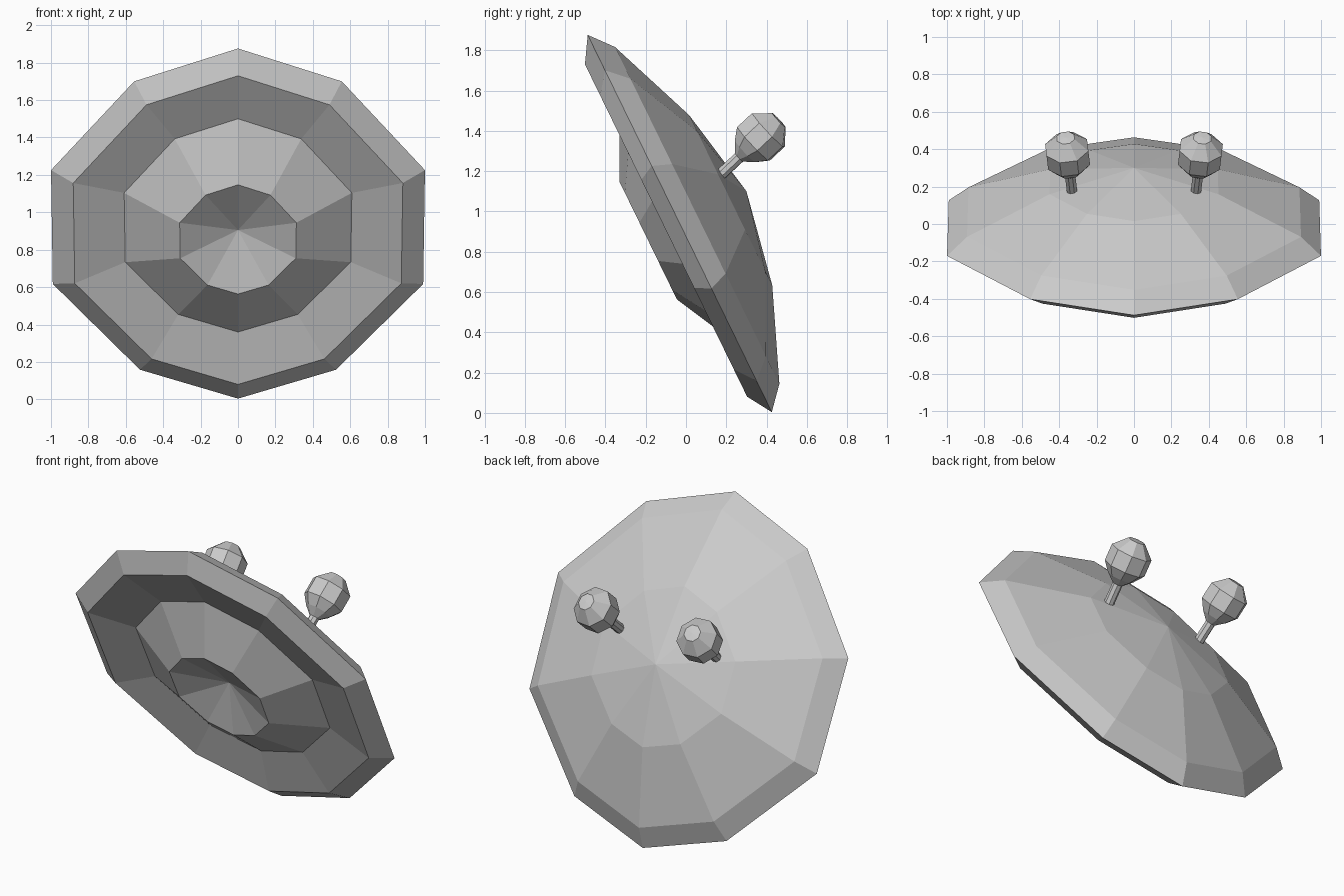
import bpy, bmesh, math
from mathutils import Vector

if "Cube" in bpy.data.objects:
    bpy.data.objects.remove(bpy.data.objects["Cube"])

SLOPE = 0.488   # backward lean of every ring plane


def make_object(name, bm):
    bmesh.ops.recalc_face_normals(bm, faces=bm.faces[:])
    me = bpy.data.meshes.new(name)
    bm.to_mesh(me)
    bm.free()
    ob = bpy.data.objects.new(name, me)
    bpy.context.collection.objects.link(ob)
    return ob


def skin(bm, rings):
    # joins successive rings; a one-point ring closes as a fan
    for a, b in zip(rings, rings[1:]):
        n = max(len(a), len(b))
        for i in range(n):
            j = (i + 1) % n
            vs = [a[i % len(a)], a[j % len(a)], b[j % len(b)], b[i % len(b)]]
            bm.faces.new(list(dict.fromkeys(vs)))


# Ten-sided outline on the right half, as fractions of the half height
OUTLINE = [(0, 1), (.593, .812), (1.068, .305), (1.058, -.345), (.56, -.835), (0, -1)]
OUTLINE += [(-x, z) for x, z in OUTLINE[4:0:-1]]

# (depth of plane at z = .94, centre height, half height)
DISH = [
    (-.104, .905, 0),       # front centre hollow
    (-.229, .855, .292),    # inner crest
    (-.057, .930, .570),    # groove
    (-.116, .905, .825),    # front lip
    (-.031, .940, .936),    # outer rim
    (.075, .980, .836),     # back shoulder
    (.278, 1.055, .423),    # back slope
    (.378, 1.100, 0),       # back peak
]

# Tilted dish
bm = bmesh.new()
rings = []
for depth, zc, half in DISH:
    pts = OUTLINE if half else [(0, 0)]
    ring = []
    for x, z in pts:
        wz = zc + z * half
        ring.append(bm.verts.new((x * half, depth - SLOPE * (wz - .94), wz)))
    rings.append(ring)
skin(bm, rings)
make_object("dish", bm)

# Knobs on stalks: eight-sided turned profile (radius, height from ball centre)
R = .132
lat = lambda d: (R * math.cos(math.radians(d)), R * math.sin(math.radians(d)))
PROFILE = [(0, -.31), (.03, -.31), (.03, -.15), (.078, -.107),
           lat(-22.5), lat(22.5), lat(67.5), (0, R * .95)]
for side, label in ((1, "right"), (-1, "left")):
    base = Vector((side * .332, .18, 1.19))
    ball = Vector((side * .355, .372, 1.37))
    rot = (ball - base).to_track_quat('Z', 'X')
    bm = bmesh.new()
    rings = []
    for r, t in PROFILE:
        n = 8 if r else 1
        rings.append([bm.verts.new(ball + rot @ Vector((
            r * math.cos(math.tau * (i + .5) / 8),
            r * math.sin(math.tau * (i + .5) / 8), t))) for i in range(n)])
    skin(bm, rings)
    make_object(label + "_knob", bm)
